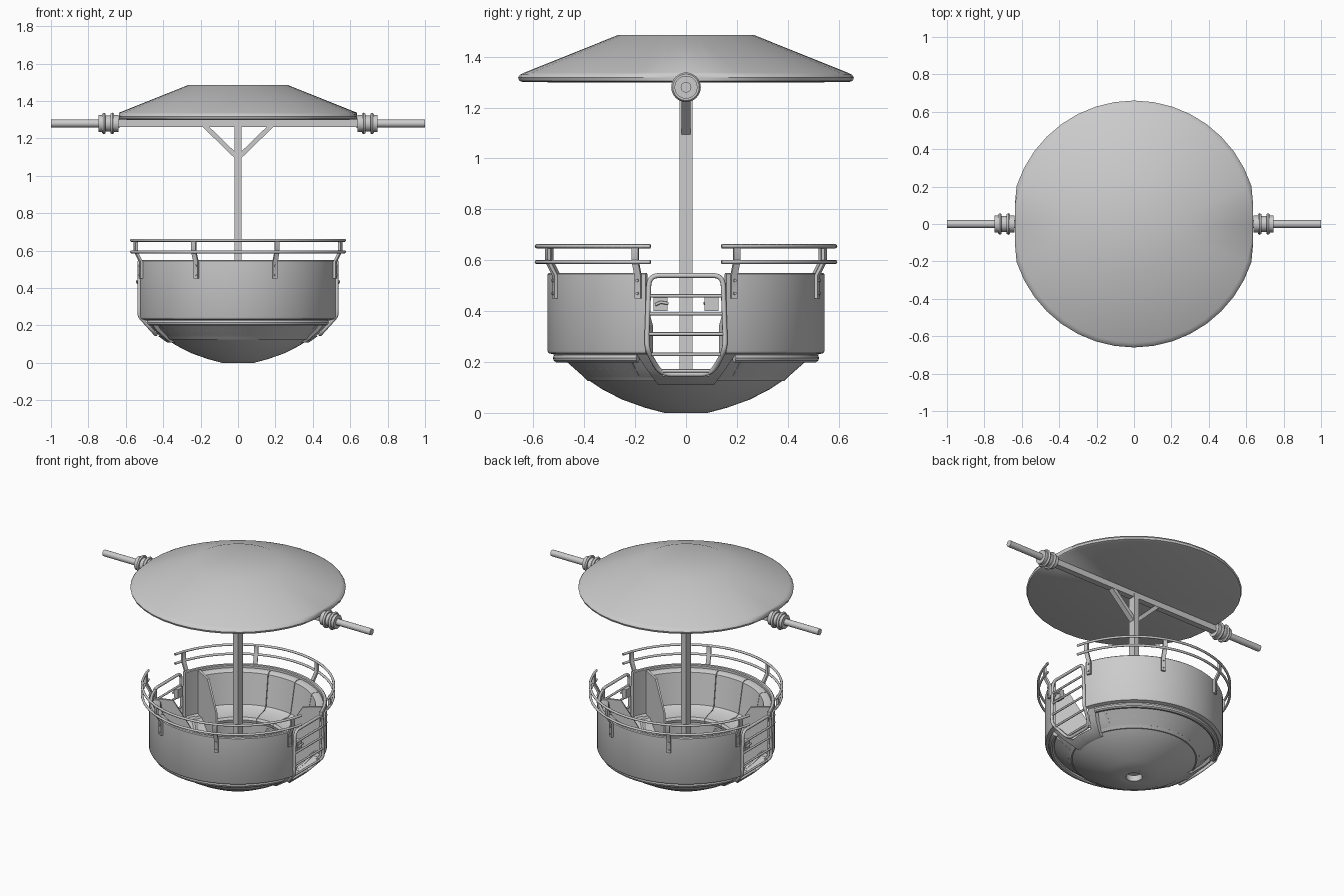
import bpy, bmesh, math
from mathutils import Vector

if "Cube" in bpy.data.objects:
    bpy.data.objects.remove(bpy.data.objects["Cube"])

R = math.radians


def finish(name, bm, angle=35):
    bmesh.ops.remove_doubles(bm, verts=bm.verts, dist=1e-5)
    bmesh.ops.recalc_face_normals(bm, faces=bm.faces)
    me = bpy.data.meshes.new(name)
    bm.to_mesh(me)
    bm.free()
    ob = bpy.data.objects.new(name, me)
    bpy.context.collection.objects.link(ob)
    smooth(ob, angle)
    return ob


def smooth(ob, angle=35):
    bpy.ops.object.select_all(action='DESELECT')
    ob.select_set(True)
    bpy.context.view_layer.objects.active = ob
    bpy.ops.object.shade_smooth_by_angle(angle=R(angle))


def loft(name, rings, closed):
    """Skin a list of equal closed cross-sections."""
    bm = bmesh.new()
    vs = [[bm.verts.new(p) for p in ring] for ring in rings]
    n = len(vs[0])
    for i in range(len(vs) if closed else len(vs) - 1):
        a, b = vs[i], vs[(i + 1) % len(vs)]
        for j in range(n):
            k = (j + 1) % n
            bm.faces.new((a[j], a[k], b[k], b[j]))
    if not closed:
        bm.faces.new(vs[0])
        bm.faces.new(vs[-1])
    return finish(name, bm)


def lathe(name, profile, a0=0, a1=360, n=64):
    """Revolve a closed (radius, z) profile through an arc."""
    full = a1 - a0 >= 360
    angles = [R(a0 + (a1 - a0) * i / n) for i in range(n if full else n + 1)]
    return loft(name, [[(r * math.cos(t), r * math.sin(t), z) for r, z in profile]
                       for t in angles], full)


def tube(name, pts, rad, cyclic=False, res=2):
    cu = bpy.data.curves.new(name, 'CURVE')
    cu.dimensions = '3D'
    cu.bevel_depth, cu.bevel_resolution, cu.use_fill_caps = rad, res, True
    sp = cu.splines.new('POLY')
    sp.points.add(len(pts) - 1)
    for p, c in zip(sp.points, pts):
        p.co = (*c, 1)
    sp.use_cyclic_u = cyclic
    ob = bpy.data.objects.new(name, cu)
    bpy.context.collection.objects.link(ob)
    bpy.ops.object.select_all(action='DESELECT')
    ob.select_set(True)
    bpy.context.view_layer.objects.active = ob
    bpy.ops.object.convert(target='MESH')
    ob = bpy.context.view_layer.objects.active
    smooth(ob, 50)
    return ob


def bar(name, p, q, w, d):
    """Rectangular bar from p to q lying in the xz plane; d is its y depth."""
    p, q = Vector(p), Vector(q)
    t = (q - p).normalized()
    y = Vector((0, d / 2, 0))
    s = t.cross(Vector((0, 1, 0))).normalized() * w / 2
    return loft(name, [[c + s + y, c - s + y, c - s - y, c + s - y] for c in (p, q)], False)


def round_poly(pts, rad, n=5):
    """Round the corners of a closed 2D polygon."""
    out = []
    for i, p in enumerate(pts):
        p, a, b = Vector(p), Vector(pts[i - 1]), Vector(pts[(i + 1) % len(pts)])
        s, e = p + (a - p).normalized() * rad, p + (b - p).normalized() * rad
        for k in range(n + 1):
            t = k / n
            out.append((1 - t) ** 2 * s + 2 * t * (1 - t) * p + t * t * e)
    return out


# Bowl underside with a drain hole and door notches
BOWL = [(.085, 0), (.16, .02), (.25, .052), (.33, .093), (.39, .133), (.44, .175), (.475, .215), (.50, .24)]
bowl = lathe("bowl", [(.05, .012), (.065, .002)] + BOWL + [(.47, .24), (.41, .18), (.30, .11), (.05, .04)])
for s in (1, -1):
    notch = [(-.19, .30), (-.17, .23), (-.09, .141), (.09, .141), (.17, .23), (.19, .30)]
    cut = loft("notch_cutter", [[(x, y, z) for y, z in notch] for x in (s * .37, s * .7)], False)
    cut.hide_render = True
    m = bowl.modifiers.new("notch", 'BOOLEAN')
    m.object, m.operation, m.solver = cut, 'DIFFERENCE', 'EXACT'
    bpy.context.view_layer.objects.active = bowl
    bpy.ops.object.modifier_apply(modifier=m.name)
    bpy.data.objects.remove(cut)
smooth(bowl)
lathe("drain_ring", [(.05, .0), (.085, .0), (.085, .012), (.05, .03)], n=32)
lathe("floor", [(0, .125), (.385, .125), (.40, .14), (0, .14)])


def bowl_radius(z):
    for (r0, z0), (r1, z1) in zip(BOWL, BOWL[1:]):
        if z <= z1:
            return r0 + (r1 - r0) * (z - z0) / (z1 - z0)
    return .525


# Wall, rolled rim, benches and cushions for the front and back halves
for side, base in (("back", 0), ("front", 180)):
    lathe(side + "_wall", [(.50, .225), (.54, .235), (.545, .245), (.545, .545), (.54, .55),
                           (.525, .55), (.52, .545), (.52, .25)], base + 17, base + 163, 40)
    lathe(side + "_rim", [(.505 + .018 * math.cos(R(a)), .216 + .018 * math.sin(R(a)))
                          for a in range(0, 360, 36)] , base + 22, base + 158, 40)
    lathe(side + "_bench_base", [(.31, .13), (.31, .27), (.525, .27), (.525, .25), (.40, .14)],
          base + 29, base + 151, 36)
    for i in range(5):
        a = base + 29.5 + i * 24.3
        lathe(side + "_cushion", [(.295, .265), (.29, .285), (.30, .30), (.42, .305), (.44, .32),
                                  (.475, .52), (.49, .53), (.525, .53), (.525, .265)], a, a + 23.8, 8)
    for a in (27, 151):
        lathe(side + "_bench_end", [(.285, .13), (.285, .34), (.32, .40), (.40, .53), (.53, .54),
                                    (.53, .25), (.40, .14)], base + a, base + a + 2, 1)
    # Guard rails
    a = math.degrees(math.asin(.14 / .587))
    for z in (.655, .593):
        pts = [(.587 * math.cos(R(t)), .587 * math.sin(R(t)), z)
               for t in [base + a + (180 - 2 * a) * i / 40 for i in range(41)]]
        tube(side + "_rail", pts, .008)

# Rail brackets: wall plate, bent stay and bolts
for a in (20, 69, 114, 160, -20, -69, -114, -160):
    c, s = math.cos(R(a)), math.sin(R(a))
    path = [(.553, .45), (.553, .54), (.583, .595), (.583, .655)]
    rings = []
    for r, z in path:
        rings.append([((r + dr) * c - w * s, (r + dr) * s + w * c, z)
                      for dr, w in ((-.008, -.013), (.006, -.013), (.006, .013), (-.008, .013))])
    loft("rail_bracket", rings, False)
    for z in (.47, .52):
        tube("bracket_bolt", [(r * c, r * s, z) for r in (.555, .565)], .006)

# Doors: sill frame following the bowl, gate, bars and latch
for s in (1, -1):
    outer = [(-.16, .55), (-.163, .30), (-.20, .24), (-.155, .172), (-.11, .11), (0, .11),
             (.11, .11), (.155, .172), (.20, .24), (.163, .30), (.16, .55)][2:-2]
    inner = [(-.155, .24), (-.12, .185), (-.09, .145), (0, .145), (.09, .145), (.12, .185), (.155, .24)]
    rings = []
    for o, i in zip(outer, inner):
        pt = lambda p, k: (s * (math.sqrt(bowl_radius(p[1]) ** 2 - p[0] ** 2) + k), p[0], p[1])
        rings.append([pt(o, -.02), pt(o, .025), pt(i, .025), pt(i, -.02)])
    loft("door_sill_frame", rings, False)

    gx = lambda z: s * (.528 if z > .25 else .528 - (.25 - z) * .9)
    shape = [(-.155, .25), (-.145, .54), (.145, .54), (.155, .25), (.10, .152), (-.10, .152)]
    tube("gate_frame", [(gx(z), y, z) for y, z in round_poly(shape, .04)], .010, True)
    for z, w in ((.46, .147), (.39, .149), (.31, .152), (.23, .142), (.165, .105)):
        tube("gate_bar", [(gx(z), -w, z), (gx(z), w, z)], .007)
    bar("gate_latch", (s * .515, -s * .10, .40), (s * .515, -s * .10, .46), .03, .055)
    tube("latch_handle", [(s * .535, -s * .12, .425), (s * .54, -s * .10, .435), (s * .535, -s * .07, .43)], .006)

# Central post, braces, cross beam
bar("post", (0, 0, .13), (0, 0, 1.28), .036, .05)
bar("cross_beam", (-.645, 0, 1.28), (.645, 0, 1.28), .04, .04)
for s in (1, -1):
    bar("brace", (0, 0, 1.095), (s * .185, 0, 1.275), .025, .036)

# Axle rods and stepped bearing collars
for s in (1, -1):
    tube("axle", [(s * .63, 0, 1.28), (s, 0, 1.28)], .021, res=5)
    steps = [(.64, .02), (.64, .045), (.662, .045), (.662, .052), (.672, .058), (.682, .052), (.682, .043),
             (.708, .043), (.708, .052), (.716, .058), (.726, .052), (.726, .045), (.745, .045), (.745, .02)]
    loft("bearing_collar", [[(s * x, r * math.cos(R(t)), 1.28 + r * math.sin(R(t))) for x, r in steps]
                            for t in range(0, 360, 12)], True)

# Roof canopy, clipped flat at both axle ends
roof = lathe("roof", [(0, 1.485), (.268, 1.485), (.635, 1.338), (.652, 1.33), (.66, 1.318),
                      (.655, 1.305), (.64, 1.30), (0, 1.298)], n=40)
for v in roof.data.vertices:
    v.co.x = max(-.637, min(.637, v.co.x))
